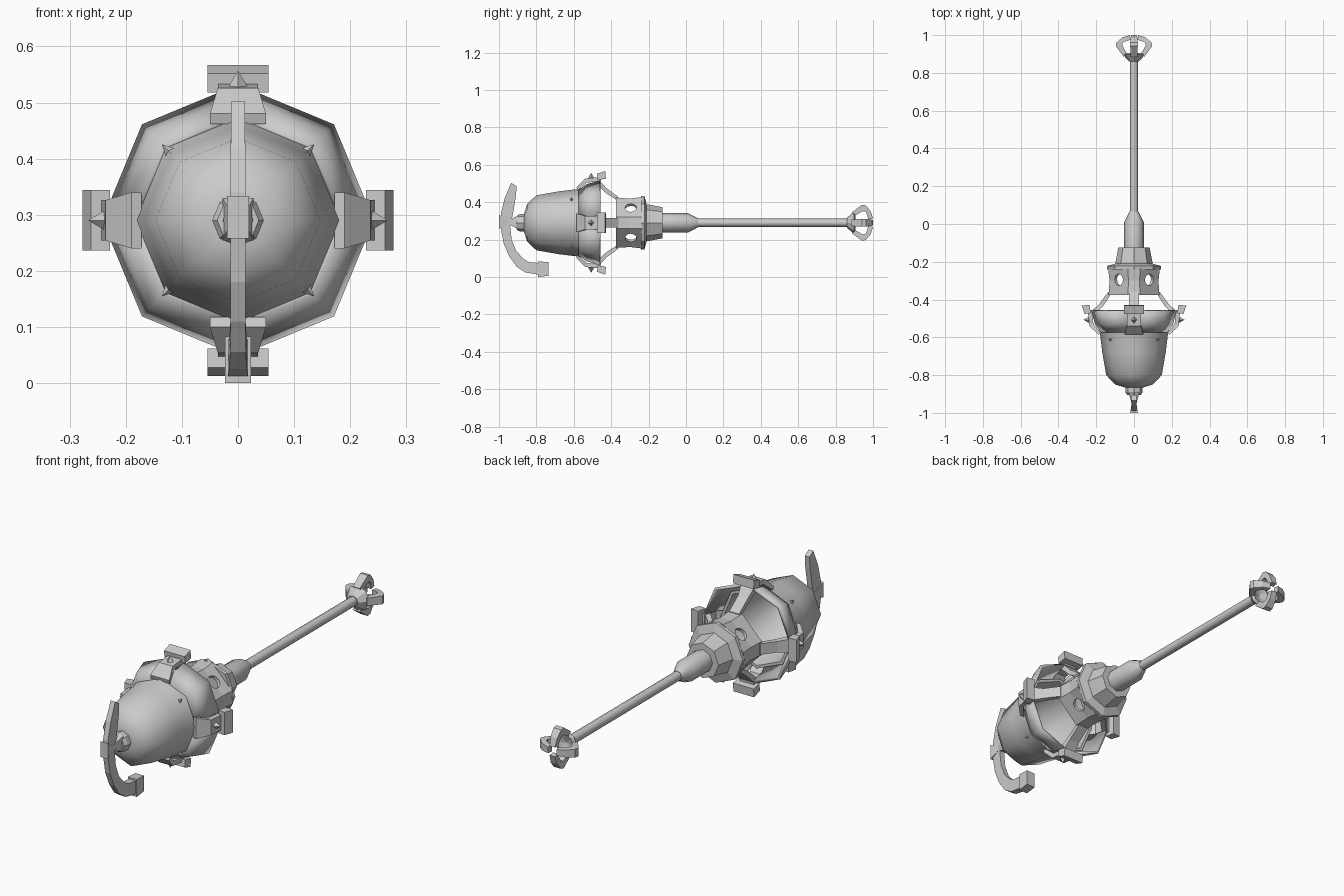
import bpy, bmesh, math
from mathutils import Vector, Matrix

if "Cube" in bpy.data.objects:
    bpy.data.objects.remove(bpy.data.objects["Cube"])

AXIS = 0.29  # height of the long axis
CARDINAL = [0, 90, 180, 270]
NAMES = ["left", "top", "right", "bottom"]

grey = bpy.data.materials.new("plain_grey")
grey.use_nodes = True
grey.diffuse_color = (0.6, 0.6, 0.6, 1)
grey.node_tree.nodes["Principled BSDF"].inputs["Base Color"].default_value = (0.6, 0.6, 0.6, 1)


def polar(deg, r, y, side=0.0):
    a = math.radians(deg)
    return Vector((r * math.cos(a) - side * math.sin(a), y,
                   r * math.sin(a) + side * math.cos(a) + AXIS))


def finish(name, bm, smooth=None, recalc=True):
    bmesh.ops.remove_doubles(bm, verts=bm.verts, dist=0.0001)
    if recalc:
        bmesh.ops.recalc_face_normals(bm, faces=bm.faces)
    me = bpy.data.meshes.new(name)
    bm.to_mesh(me)
    bm.free()
    me.materials.append(grey)
    ob = bpy.data.objects.new(name, me)
    bpy.context.collection.objects.link(ob)
    if smooth:
        me.polygons.foreach_set("use_smooth", [True] * len(me.polygons))
        me.set_sharp_from_angle(angle=math.radians(smooth))
    return ob


def octagon(deg):
    # Radius factor that keeps a point on the straight side of an octagon
    return math.cos(math.radians(22.5)) / math.cos(math.radians(deg % 45 - 22.5))


def lathe(name, profile, angles=range(0, 360, 45), closed=True, smooth=None):
    # profile is (y, radius) swept round the long axis
    bm = bmesh.new()
    angles = list(angles)
    rows = [[bm.verts.new(polar(a, r * (1 if closed else octagon(a)), y)) for a in angles]
            for y, r in profile]
    n = len(angles)
    for p, q in zip(rows, rows[1:]):
        for j in range(n if closed else n - 1):
            k = (j + 1) % n
            bm.faces.new((p[j], q[j], q[k], p[k]))
    return finish(name, bm, smooth, closed)


def loft(name, stations, deg):
    # each station is (outer r, y, inner r, y, half width) in a radial plane
    bm = bmesh.new()
    rings = []
    for r1, y1, r2, y2, w in stations:
        rings.append([bm.verts.new(polar(deg, r, y, s)) for r, y, s in
                      ((r1, y1, -w), (r1, y1, w), (r2, y2, w), (r2, y2, -w))])
    for p, q in zip(rings, rings[1:]):
        for j in range(4):
            k = (j + 1) % 4
            bm.faces.new((p[j], p[k], q[k], q[j]))
    bm.faces.new(rings[0])
    bm.faces.new(rings[-1])
    return finish(name, bm)


def spike(name, deg, y, base, tip, radius, sides=4):
    bm = bmesh.new()
    d = polar(deg, 1, 0) - polar(deg, 0, 0)
    m = Matrix.Translation(polar(deg, (base + tip) / 2, y)) @ d.to_track_quat("Z", "Y").to_matrix().to_4x4()
    bmesh.ops.create_cone(bm, cap_ends=True, segments=sides, radius1=radius, radius2=0,
                          depth=tip - base, matrix=m)
    return finish(name, bm)


# Hollow bell, open at the back
lathe("bell", [(-0.865, 0), (-0.865, 0.05), (-0.85, 0.1), (-0.8, 0.147), (-0.68, 0.168),
               (-0.58, 0.18), (-0.53, 0.192), (-0.53, 0.178), (-0.58, 0.167),
               (-0.8, 0.133), (-0.84, 0.09), (-0.85, 0)], smooth=60)
lathe("nose_collar", [(-0.85, 0), (-0.85, 0.046), (-0.89, 0.046), (-0.905, 0.037),
                      (-0.905, 0.027), (-0.885, 0.022), (-0.885, 0)])

# Flared plates, one in each quarter, and studs on the bell
for i, d in enumerate(CARDINAL):
    plate = lathe("flared_plate_%d" % (i + 1), [(-0.575, 0.187), (-0.53, 0.222), (-0.46, 0.242)],
                  [d + 10, d + 45, d + 80], closed=False, smooth=50)
    shell = plate.modifiers.new("thickness", "SOLIDIFY")
    shell.thickness = 0.014
    shell.offset = -1
    spike("bell_stud_%d" % (i + 1), d + 45, -0.612, 0.16, 0.192, 0.016)

# Brackets, end blocks, spikes and struts on the four sides
for d, n in zip(CARDINAL, NAMES):
    loft(n + "_bracket", [(0.19, -0.585, 0.172, -0.58, 0.05), (0.236, -0.54, 0.215, -0.53, 0.036),
                          (0.245, -0.455, 0.222, -0.455, 0.036)], d)
    loft(n + "_block", [(0.262, -0.476, 0.228, -0.472, 0.054),
                        (0.277, -0.432, 0.236, -0.428, 0.054)], d)
    spike(n + "_spike", d, -0.507, 0.232, 0.267, 0.021)
    loft(n + "_strut", [(0.235, -0.47, 0.205, -0.475, 0.036), (0.185, -0.425, 0.16, -0.43, 0.026),
                        (0.137, -0.36, 0.115, -0.36, 0.026)], d)

# Cage with four round windows
corners = [a for d in CARDINAL for a in (d - 13, d + 13)]
cage = lathe("cage", [(-0.375, 0.138), (-0.30, 0.133), (-0.235, 0.141), (-0.235, 0.12),
                      (-0.30, 0.113), (-0.375, 0.118), (-0.375, 0.138)], corners)
bm = bmesh.new()
for d in (45, 135):
    turn = (polar(d, 1, 0) - polar(d, 0, 0)).to_track_quat("Z", "Y").to_matrix().to_4x4()
    bmesh.ops.create_cone(bm, cap_ends=True, segments=12, radius1=0.031, radius2=0.031, depth=0.5,
                          matrix=Matrix.Translation((0, -0.295, AXIS)) @ turn)
cutter = finish("window_cutter", bm)
cutter.hide_render = True
cutter.hide_set(True)
cut = cage.modifiers.new("windows", "BOOLEAN")
cut.operation = "DIFFERENCE"
cut.solver = "EXACT"
cut.use_self = True
cut.object = cutter
bpy.context.view_layer.objects.active = cage
bpy.ops.object.modifier_apply(modifier=cut.name)
bpy.data.objects.remove(cutter)

# Flange, socket, grip and rod
lathe("cage_flange", [(-0.24, 0), (-0.24, 0.142), (-0.222, 0.142), (-0.21, 0.1), (-0.21, 0)])
lathe("socket", [(-0.215, 0), (-0.215, 0.1), (-0.125, 0.083), (-0.125, 0)])
lathe("grip", [(-0.13, 0), (-0.13, 0.052), (0.01, 0.052), (0.065, 0.024), (0.065, 0)], smooth=50)
lathe("rod", [(0.05, 0), (0.05, 0.022), (0.875, 0.022), (0.875, 0)], smooth=50)

# Clawed end cap
lathe("claw_cup", [(0.86, 0), (0.86, 0.026), (0.898, 0.06), (0.905, 0.045), (0.89, 0)])
for d, n in zip(CARDINAL, NAMES):
    loft(n + "_claw", [(0.055, 0.885, 0.038, 0.902, 0.018), (0.096, 0.942, 0.062, 0.945, 0.02),
                       (0.092, 0.962, 0.06, 0.96, 0.02), (0.06, 0.988, 0.042, 0.968, 0.017),
                       (0.022, 1.0, 0.018, 0.975, 0.014)], d)

# Curved hook with its heavy tail and the clasp
loft("hook", [(0.213, -0.935, 0.195, -0.905, 0.012), (0.13, -0.97, 0.14, -0.91, 0.013),
              (0.05, -0.99, 0.05, -0.925, 0.013), (-0.02, -0.992, -0.02, -0.94, 0.013),
              (-0.11, -0.975, -0.09, -0.932, 0.013), (-0.18, -0.945, -0.15, -0.908, 0.013),
              (-0.235, -0.905, -0.192, -0.87, 0.014), (-0.265, -0.86, -0.21, -0.84, 0.016),
              (-0.278, -0.785, -0.215, -0.785, 0.018)], 90)
loft("hook_tail", [(-0.29, -0.79, -0.207, -0.79, 0.023),
                   (-0.283, -0.735, -0.21, -0.735, 0.023)], 90)
loft("clasp", [(0.043, -1.0, -0.032, -1.0, 0.02), (0.014, -0.95, -0.006, -0.95, 0.013),
               (0.04, -0.895, -0.036, -0.895, 0.028)], 90)
